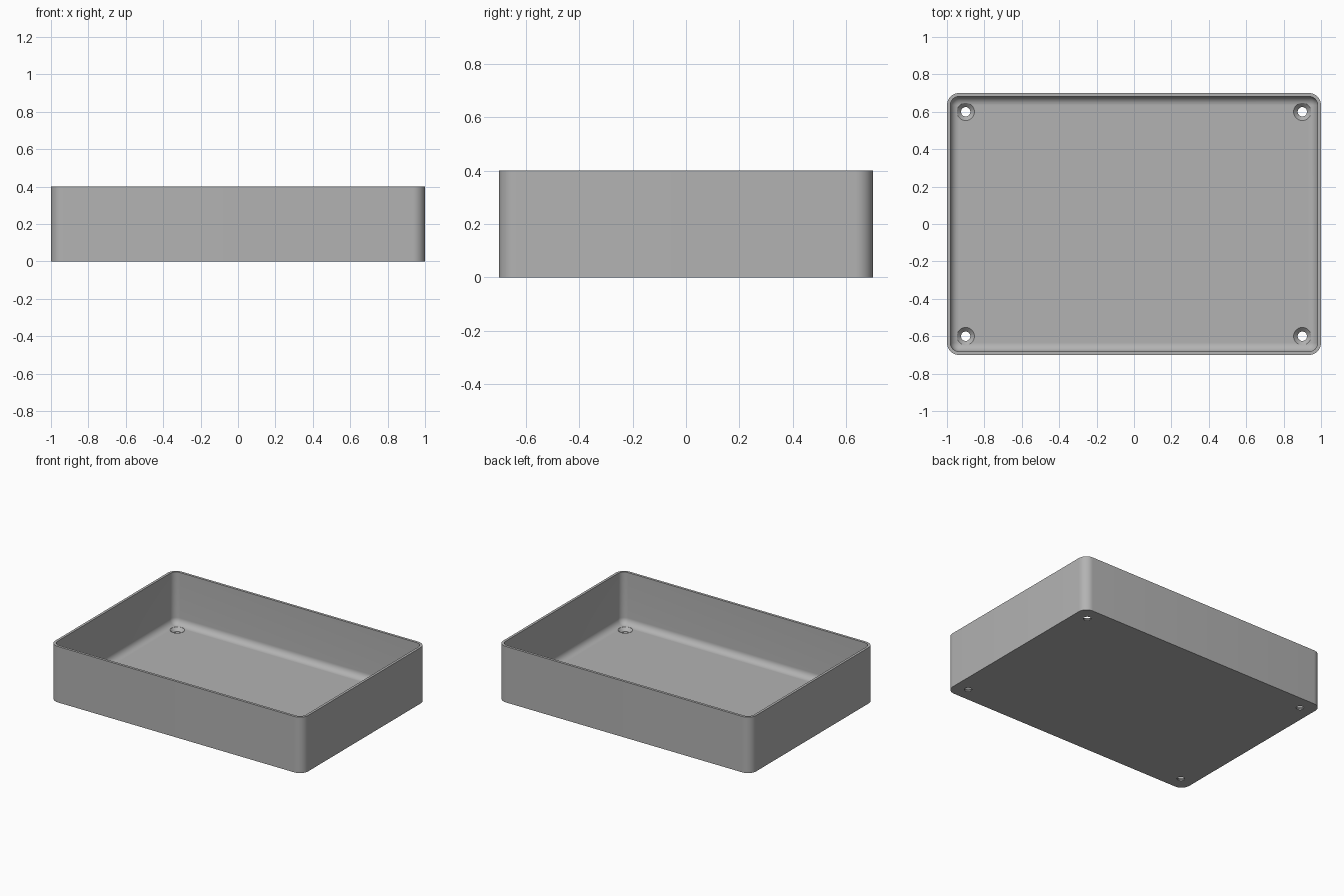
import bpy, bmesh, math

if "Cube" in bpy.data.objects:
    bpy.data.objects.remove(bpy.data.objects["Cube"])

HALF_X, HALF_Y, HEIGHT = 1.0, 0.7, 0.4
WALL, FLOOR = 0.018, 0.03
CORNER, FILLET = 0.065, 0.046
STEPS = 10

grey = bpy.data.materials.new("plain grey")
grey.use_nodes = True
colour = (0.45, 0.45, 0.45, 1)
grey.diffuse_color = colour
grey.node_tree.nodes["Principled BSDF"].inputs["Base Color"].default_value = colour


def make_object(name, bm):
    bmesh.ops.recalc_face_normals(bm, faces=bm.faces)
    mesh = bpy.data.meshes.new(name)
    bm.to_mesh(mesh)
    bm.free()
    obj = bpy.data.objects.new(name, mesh)
    bpy.context.collection.objects.link(obj)
    mesh.materials.append(grey)
    return obj


def rounded_ring(bm, inset, z):
    """Rounded rectangle, inset from the outer wall."""
    r = CORNER - inset
    cx, cy = HALF_X - CORNER, HALF_Y - CORNER
    ring = []
    for quarter, (sx, sy) in enumerate([(1, 1), (-1, 1), (-1, -1), (1, -1)]):
        for i in range(STEPS + 1):
            a = (quarter + i / STEPS) * math.pi / 2
            ring.append(bm.verts.new((sx * cx + r * math.cos(a), sy * cy + r * math.sin(a), z)))
    return ring


def circle_ring(bm, x, y, r, z, sides=32):
    angles = [2 * math.pi * i / sides for i in range(sides)]
    return [bm.verts.new((x + r * math.cos(a), y + r * math.sin(a), z)) for a in angles]


def loft(bm, rings):
    for a, b in zip(rings, rings[1:]):
        for i in range(len(a)):
            j = (i + 1) % len(a)
            bm.faces.new((a[i], a[j], b[j], b[i]))
    bm.faces.new(rings[0])
    bm.faces.new(rings[-1])


# Tray: outer wall, rim, inner wall, rounded floor edge, floor
bm = bmesh.new()
sections = [(0, 0), (0, HEIGHT), (WALL, HEIGHT)]
for i in range(STEPS + 1):
    a = i / STEPS * math.pi / 2
    sections.append((WALL + FILLET * (1 - math.cos(a)), FLOOR + FILLET * (1 - math.sin(a))))
loft(bm, [rounded_ring(bm, inset, z) for inset, z in sections])
tray = make_object("tray", bm)

# Countersunk screw holes in the four corners
bm = bmesh.new()
for x in (-0.9, 0.9):
    for y in (-0.6, 0.6):
        profile = [(0.025, -0.05), (0.025, 0.008), (0.047, FLOOR), (0.047, 0.1)]
        loft(bm, [circle_ring(bm, x, y, r, z) for r, z in profile])
cutter = make_object("screw_hole_cutter", bm)
cutter.hide_render = True

cut = tray.modifiers.new("screw holes", 'BOOLEAN')
cut.operation = 'DIFFERENCE'
cut.solver = 'EXACT'
cut.object = cutter
bpy.ops.object.select_all(action='DESELECT')
tray.select_set(True)
bpy.context.view_layer.objects.active = tray
bpy.ops.object.modifier_apply(modifier=cut.name)
bpy.data.objects.remove(cutter)
bpy.ops.object.shade_smooth_by_angle(angle=math.radians(30))
